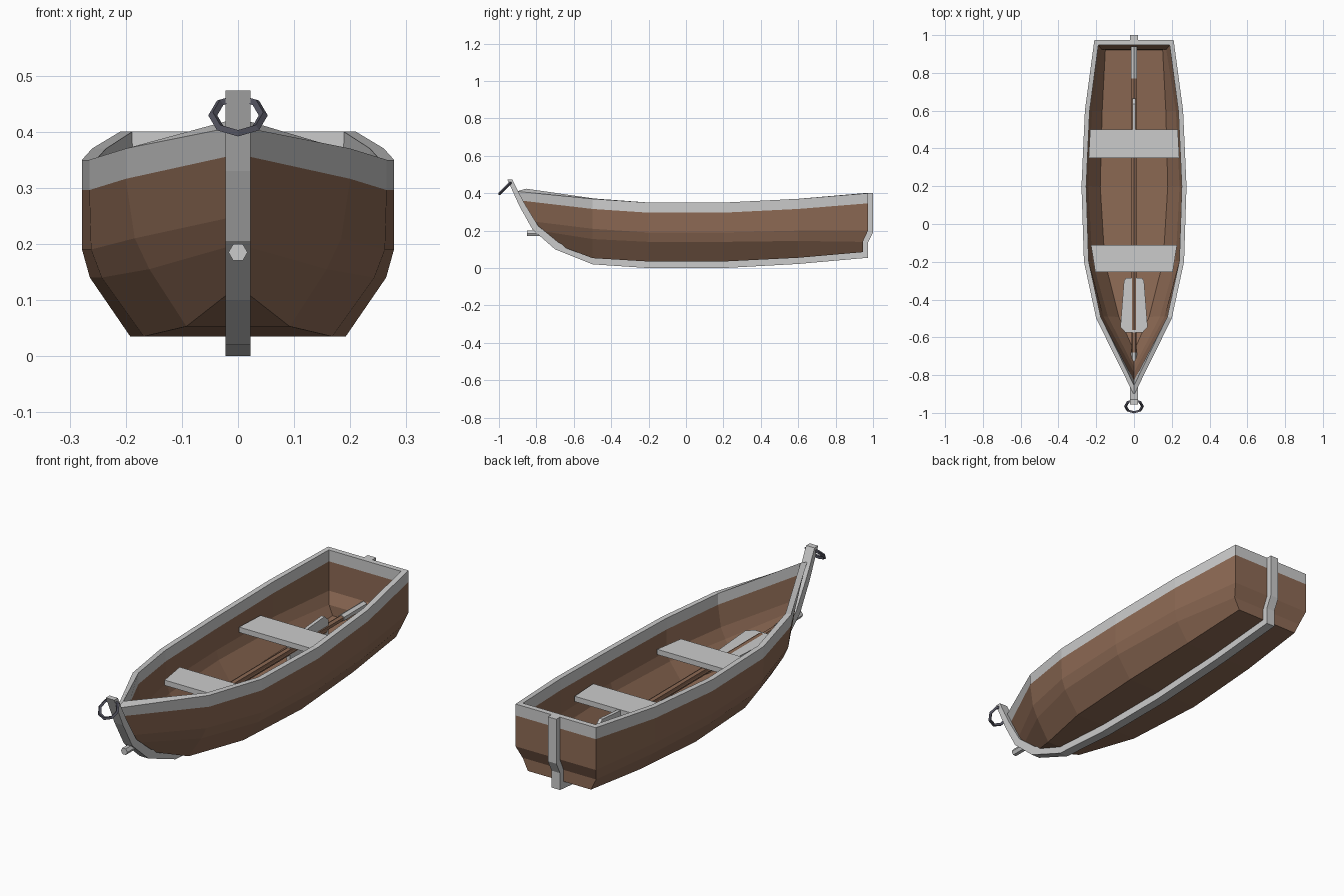
import bpy, bmesh, math
from mathutils import Matrix

if "Cube" in bpy.data.objects:
    bpy.data.objects.remove(bpy.data.objects["Cube"])


def material(name, rgb):
    m = bpy.data.materials.new(name)
    m.diffuse_color = (*rgb, 1)
    m.use_nodes = True
    m.node_tree.nodes["Principled BSDF"].inputs["Base Color"].default_value = m.diffuse_color
    return m


wood = material("wood", (0.27, 0.145, 0.09))
iron = material("iron", (0.09, 0.09, 0.12))


def finish(bm, name, mats=()):
    bmesh.ops.recalc_face_normals(bm, faces=bm.faces)
    me = bpy.data.meshes.new(name)
    bm.to_mesh(me)
    bm.free()
    for m in mats:
        me.materials.append(m)
    ob = bpy.data.objects.new(name, me)
    bpy.context.collection.objects.link(ob)
    return ob


def prism(name, outline, axis, lo, hi, mats=()):
    """Extrude a 2D outline along x (outline = y,z) or along z (outline = x,y)."""
    bm = bmesh.new()
    place = (lambda p, d: (d, *p)) if axis == "x" else (lambda p, d: (*p, d))
    a = [bm.verts.new(place(p, lo)) for p in outline]
    b = [bm.verts.new(place(p, hi)) for p in outline]
    bm.faces.new(a)
    bm.faces.new(b)
    n = len(a)
    for i in range(n):
        bm.faces.new((a[i], a[(i + 1) % n], b[(i + 1) % n], b[i]))
    return finish(bm, name, mats)


# Hull: stations of (half width, y, z) from sheer down to floor edge
def station(y, beam, sheer, k1, k2, floor, lower_y=None):
    ly = y if lower_y is None else lower_y
    return [(beam, y, sheer), (beam, y, sheer - 0.054), (k1[0], y, k1[1]),
            (k2[0], ly, k2[1]), (floor[0], ly, floor[1])]


stations = [
    station(0.973, 0.21, 0.40, (0.21, 0.20), (0.192, 0.14), (0.165, 0.085), 0.945),
    station(0.6, 0.26, 0.37, (0.26, 0.20), (0.245, 0.145), (0.182, 0.055)),
    station(0.2, 0.278, 0.35, (0.278, 0.19), (0.264, 0.14), (0.192, 0.035)),
    station(-0.2, 0.265, 0.35, (0.262, 0.19), (0.243, 0.14), (0.168, 0.035)),
    station(-0.5, 0.20, 0.37, (0.184, 0.21), (0.158, 0.155), (0.092, 0.053)),
    [(0, -0.905, 0.41), (0, -0.875, 0.36), (0, -0.825, 0.25), (0, -0.785, 0.2), (0, -0.69, 0.125)],
]
bm = bmesh.new()
rows = []
for s in stations:
    right = [bm.verts.new(p) for p in s]
    left = right if s[0][0] == 0 else [bm.verts.new((-x, y, z)) for x, y, z in s]
    rows.append((right, left))


def face(verts, mat):
    f = bm.faces.new(list(dict.fromkeys(verts)))
    f.material_index = mat


for (r0, l0), (r1, l1) in zip(rows, rows[1:]):
    for side0, side1 in ((r0, r1), (l0, l1)):
        for j in range(4):
            face((side0[j], side0[j + 1], side1[j + 1], side1[j]), 1 if j == 0 else 0)
    face((r0[4], l0[4], l1[4], r1[4]), 0)
r, l = rows[0]
for j in range(4):
    face((r[j], l[j], l[j + 1], r[j + 1]), 1 if j == 0 else 0)
hull = finish(bm, "hull", (wood, None))
# make sure the normals point outward so the thickness goes inward
if sum(p.normal.z * p.area for p in hull.data.polygons) > 0:
    hull.data.flip_normals()
sol = hull.modifiers.new("thickness", "SOLIDIFY")
sol.thickness, sol.offset, sol.use_even_offset = 0.025, -1, True

# Keel, stem and stern post in one strip
prism("keel", [(1.0, 0.4), (1.0, 0.19), (0.972, 0.135), (0.972, 0.055), (0.6, 0.022), (0.2, 0),
               (-0.2, 0), (-0.5, 0.02), (-0.7, 0.1), (-0.82, 0.205), (-0.89, 0.33), (-0.955, 0.473),
               (-0.928, 0.473), (-0.895, 0.405), (-0.86, 0.34), (-0.79, 0.225), (-0.68, 0.135),
               (-0.5, 0.06), (-0.2, 0.04), (0.2, 0.04), (0.6, 0.06), (0.94, 0.09), (0.94, 0.14),
               (0.968, 0.2), (0.968, 0.4)], "x", -0.022, 0.022)

# Bench seats
for name, y0, y1, w0, w1, z in (("rear_seat", 0.35, 0.5, 0.24, 0.232, 0.25),
                                ("front_seat", -0.255, -0.11, 0.205, 0.228, 0.24)):
    prism(name, [(-w0, y0), (w0, y0), (w1, y1), (-w1, y1)], "z", z - 0.025, z)


# Oars: hexagonal shaft, grey grip and flat blade; blade points to -y locally
def rod(name, y0, y1, radius, mats=()):
    bm = bmesh.new()
    bmesh.ops.create_cone(bm, cap_ends=True, segments=6, radius1=radius, radius2=radius,
                          depth=y1 - y0, matrix=Matrix.Translation((0, (y0 + y1) / 2, 0))
                          @ Matrix.Rotation(math.pi / 2, 4, "X"))
    return finish(bm, name, mats)


def oar(name, matrix):
    blade = [(-0.045, -0.575), (0.045, -0.575), (0.072, -0.545), (0.053, -0.3),
             (0.04, -0.285), (-0.04, -0.285), (-0.053, -0.3), (-0.072, -0.545)]
    for part in (rod(name + "_shaft", -0.56, 0.83, 0.014, (wood,)),
                 rod(name + "_grip", 0.77, 0.94, 0.017),
                 prism(name + "_blade", blade, "z", -0.008, 0.008)):
        part.matrix_world = matrix


oar("first_oar", Matrix.Translation((0, 0, 0.195)))
oar("second_oar", Matrix.Translation((0, 0.09, 0.185)) @ Matrix.Rotation(math.pi, 4, "Z")
    @ Matrix.Rotation(math.pi / 2, 4, "Y"))

# Mooring ring on the stem
bpy.ops.mesh.primitive_torus_add(major_segments=8, minor_segments=4, major_radius=0.045,
                                 minor_radius=0.008, location=(0, -0.965, 0.429),
                                 rotation=(math.radians(-45), 0, 0))
ring = bpy.context.object
ring.name = "mooring_ring"
ring.rotation_euler = (math.radians(45), 0, 0)
ring.data.materials.append(iron)
